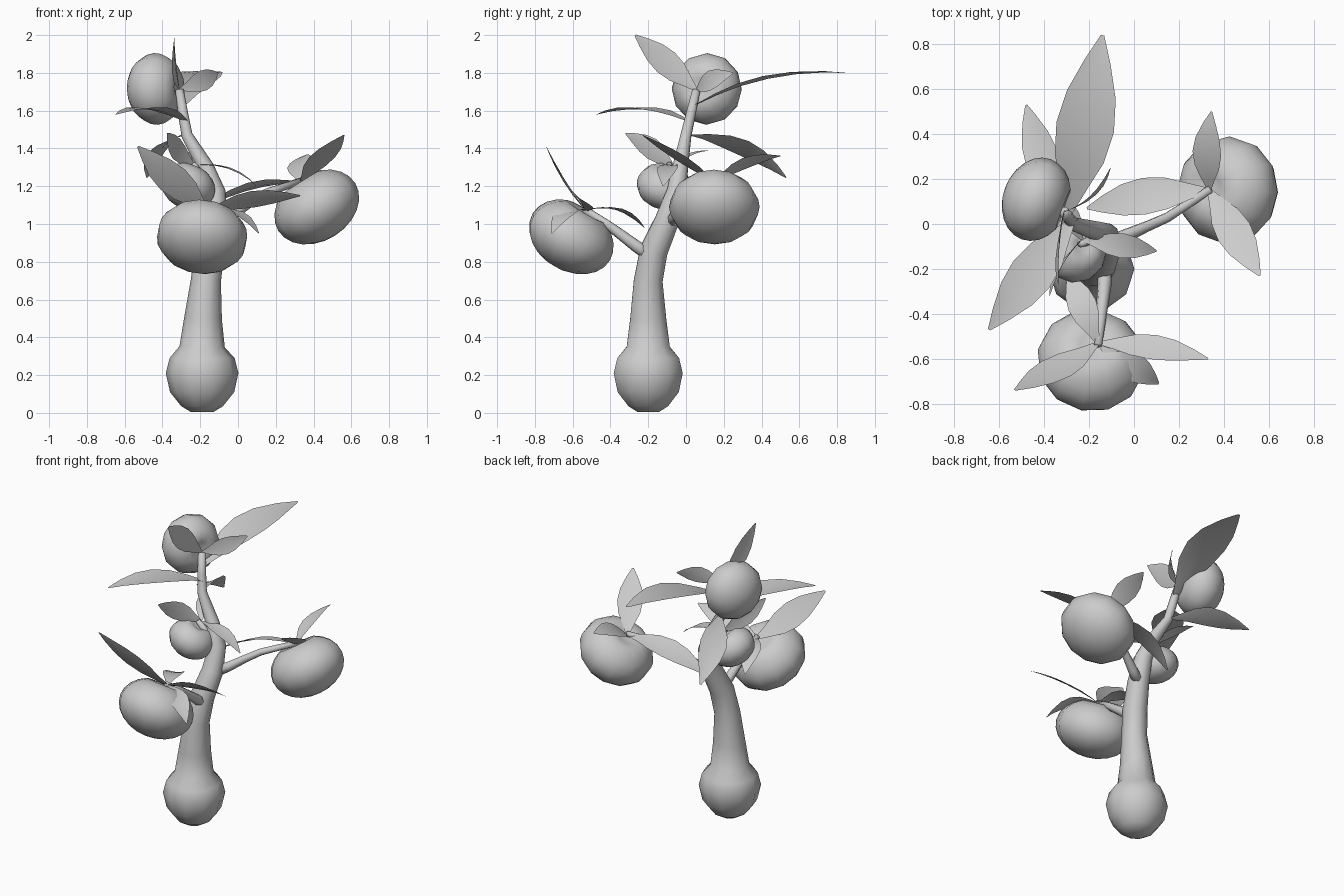
import bpy, bmesh, math
from mathutils import Vector

if "Cube" in bpy.data.objects:
    bpy.data.objects.remove(bpy.data.objects["Cube"])


def finish(bm, name, normals=True):
    if normals:
        bmesh.ops.recalc_face_normals(bm, faces=bm.faces)
    for f in bm.faces:
        f.smooth = True
    me = bpy.data.meshes.new(name)
    bm.to_mesh(me)
    bm.free()
    ob = bpy.data.objects.new(name, me)
    bpy.context.collection.objects.link(ob)
    return ob


def tube(name, points, sides):
    """Swept tube; points are (x, y, z, radius)."""
    bm = bmesh.new()
    pos = [Vector(p[:3]) for p in points]
    rings = []
    for i, p in enumerate(points):
        t = (pos[min(i + 1, len(pos) - 1)] - pos[max(i - 1, 0)]).normalized()
        u = Vector((0, 1, 0)).cross(t).normalized()
        v = t.cross(u)
        rings.append([bm.verts.new(pos[i] + p[3] * (u * math.cos(a) + v * math.sin(a)))
                      for a in (2 * math.pi * k / sides for k in range(sides))])
    for r0, r1 in zip(rings, rings[1:]):
        for k in range(sides):
            j = (k + 1) % sides
            bm.faces.new((r0[k], r0[j], r1[j], r1[k]))
    bm.faces.new(rings[0][::-1])
    bm.faces.new(rings[-1])
    return finish(bm, name)


def fruit(name, centre, axis, radius, half_height):
    """Squashed round fruit, dimpled at the stalk end of its short axis."""
    bm = bmesh.new()
    bmesh.ops.create_uvsphere(bm, u_segments=12, v_segments=12, radius=1)
    for v in bm.verts:
        r = math.hypot(v.co.x, v.co.y)
        dip = .3 * max(0, 1 - r / .5) if v.co.z > 0 else 0
        v.co = Vector((v.co.x * radius, v.co.y * radius, (v.co.z - dip) * half_height))
    ob = finish(bm, name)
    ob.location = centre
    ob.rotation_mode = 'QUATERNION'
    ob.rotation_quaternion = Vector(axis).to_track_quat('Z', 'Y')


def leaf(name, base, tip, width, arch=0.04, side=None):
    """Pointed blade bent by arch, with a shallow fold on the midrib."""
    b, t = Vector(base), Vector(tip)
    d = (t - b).normalized()
    s = Vector(side) if side else d.cross(Vector((0, 0, 1)))
    s = (s - d * s.dot(d)).normalized()
    n = s.cross(d)
    if n.z < 0:
        n = -n
    bm = bmesh.new()
    rows = []
    for f, w in ((0, .12), (.15, .45), (.32, .85), (.5, 1), (.68, .85), (.86, .45), (1, .06)):
        c = b.lerp(t, f) + n * arch * 4 * f * (1 - f)
        h = width / 2 * w
        rows.append([bm.verts.new(c - s * h + n * h * .12), bm.verts.new(c),
                     bm.verts.new(c + s * h + n * h * .12)])
    for r0, r1 in zip(rows, rows[1:]):
        for k in (0, 1):
            bm.faces.new((r0[k], r0[k + 1], r1[k + 1], r1[k]))
    finish(bm, name)


# trunk with swollen root bulb
tube("trunk", [(-.19, -.2, 0.005, .06), (-.19, -.2, .035, .11), (-.19, -.2, .11, .17),
               (-.19, -.2, .21, .192), (-.19, -.2, .29, .172), (-.19, -.2, .35, .12),
               (-.185, -.2, .5, .1), (-.17, -.2, .7, .08), (-.15, -.17, .86, .077),
               (-.12, -.1, 1.02, .067), (-.12, -.05, 1.17, .054), (-.17, -.03, 1.3, .043),
               (-.27, 0, 1.47, .03), (-.29, .025, 1.58, .027), (-.31, .055, 1.71, .022)], 10)

# branches
tube("front_branch", [(-.14, -.17, .82, .036), (-.13, -.26, .88, .032),
                      (-.145, -.4, .985, .025), (-.16, -.54, 1.08, .018)], 8)
tube("right_branch", [(-.12, -.09, 1.0, .036), (-.03, -.05, 1.05, .03), (.06, -.01, 1.11, .024),
                      (.15, .03, 1.165, .022), (.34, .155, 1.23, .018)], 8)
tube("small_branch", [(-.12, -.05, 1.17, .03), (-.19, -.07, 1.25, .022), (-.24, -.09, 1.32, .015)], 8)

# fruits
fruit("front_fruit", (-.19, -.607, .932), (.1, .5, .86), .243, .18)
fruit("right_fruit", (.417, .15, 1.09), (-.53, .02, .85), .24, .18)
fruit("top_fruit", (-.435, .11, 1.715), (.93, -.34, .05), .19, .148)
fruit("small_fruit", (-.265, -.115, 1.2), (.4, .2, .9), .148, .118)

# leaves, grouped by the branch tip they grow from
F, R, T, S = (-.16, -.53, 1.07), (.335, .15, 1.22), (-.31, .055, 1.71), (-.23, -.07, 1.31)
leaves = [
    (F, (.33, -.6, 1.15), .14, .02, (0, -1, .8)),
    (F, (-.53, -.74, 1.41), .18, -.02, (1, 0, 0)),
    (F, (.11, -.71, .95), .13, .05, None),
    (F, (-.29, -.22, .98), .13, .05, None),
    (R, (-.21, .07, 1.06), .17, .05, (0, -1, .25)),
    (R, (.56, -.23, 1.47), .16, .0, None),
    (R, (.345, .5, 1.36), .14, .03, (1, 0, .5)),
    ((-.29, .05, 1.63), (-.14, .84, 1.8), .26, .055, (1, -.15, 0)),
    (T, (-.335, -.27, 2.0), .14, .01, (.1, .5, .8)),
    (T, (-.105, .25, 1.8), .11, .03, (-.3, -.1, 1)),
    ((-.27, .02, 1.54), (-.645, -.47, 1.58), .2, .045, None),
    ((-.28, .03, 1.47), (-.48, .53, 1.245), .17, .05, (1, .35, .5)),
    (S, (.1, -.12, 1.2), .11, .04, None),
    (S, (-.375, -.32, 1.48), .12, .02, (.3, .3, 1)),
    (S, (-.35, .15, 1.39), .09, .02, None),
]
for i, (base, tip, width, arch, side) in enumerate(leaves):
    leaf(f"leaf_{i + 1}", base, tip, width, arch, side)
